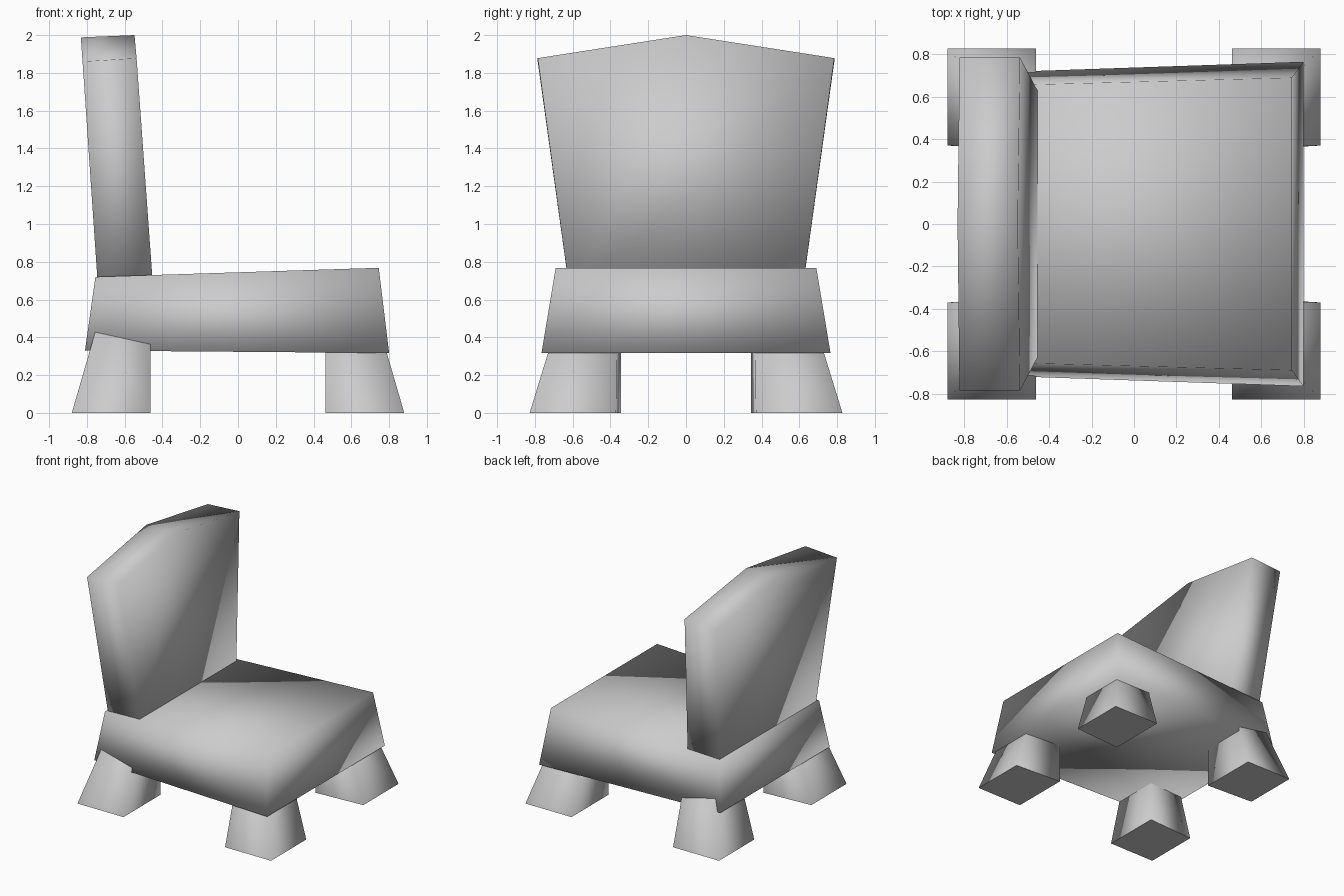
import bpy
import bmesh

if "Cube" in bpy.data.objects:
    bpy.data.objects.remove(bpy.data.objects["Cube"])

grey = bpy.data.materials.new("plain grey")
grey.diffuse_color = (0.6, 0.6, 0.6, 1)
grey.use_nodes = True
grey.node_tree.nodes["Principled BSDF"].inputs["Base Color"].default_value = grey.diffuse_color


def loft(name, start, end, flat_start=False):
    """Solid between two matching outlines, smooth shaded."""
    bm = bmesh.new()
    a = [bm.verts.new(p) for p in start]
    b = [bm.verts.new(p) for p in end]
    first = bm.faces.new(a)
    bm.faces.new(b[::-1])
    n = len(a)
    for i in range(n):
        j = (i + 1) % n
        bm.faces.new((a[j], a[i], b[i], b[j]))
    bmesh.ops.recalc_face_normals(bm, faces=bm.faces)
    for f in bm.faces:
        f.smooth = True
    if flat_start:
        first.smooth = False
        for e in first.edges:
            e.smooth = False
    mesh = bpy.data.meshes.new(name)
    bm.to_mesh(mesh)
    bm.free()
    mesh.materials.append(grey)
    obj = bpy.data.objects.new(name, mesh)
    bpy.context.collection.objects.link(obj)
    return obj


# seat cushion: tapered block, wider and taller at the open end
loft("seat",
     [(-0.81, -0.71, 0.33), (0.80, -0.765, 0.317), (0.80, 0.765, 0.317), (-0.81, 0.71, 0.33)],
     [(-0.755, -0.65, 0.72), (0.745, -0.69, 0.768), (0.745, 0.69, 0.768), (-0.755, 0.65, 0.72)])


# backrest: leaning pentagon panel flaring towards a shallow peak
def panel(x_low, x_side, x_peak, z_side, z_peak):
    return [(x_low, -0.61, 0.6), (x_low, 0.61, 0.6), (x_side, 0.785, z_side),
            (x_peak, 0, z_peak), (x_side, -0.785, z_side)]


loft("backrest",
     panel(-0.737, -0.823, -0.832, 1.86, 1.988),
     panel(-0.445, -0.537, -0.548, 1.878, 2.0))

# four legs, splayed on the outer sides and upright on the inner sides
for sx, x_name in ((-1, "back"), (1, "front")):
    for sy, y_name in ((-1, "right"), (1, "left")):
        foot = [(0.88, 0.828), (0.462, 0.828), (0.462, 0.345), (0.88, 0.37)]
        top = [(0.735, 0.674), (0.462, 0.674), (0.462, 0.345), (0.735, 0.365)]
        loft(f"{x_name}_{y_name}_leg",
             [(sx * x, sy * y, 0) for x, y in foot],
             [(sx * x, sy * y, 0.5) for x, y in top], flat_start=True)
